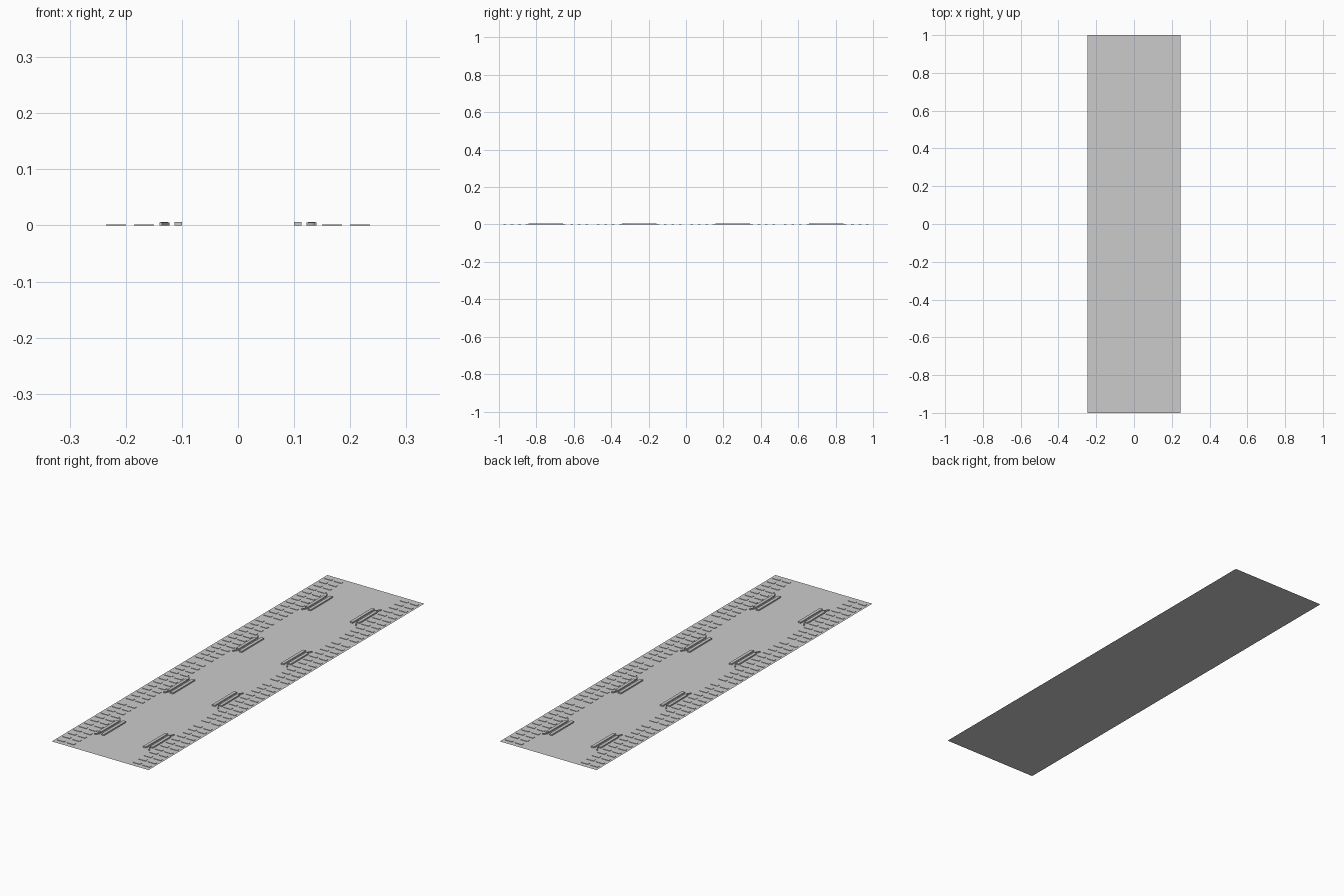
import bpy, bmesh, math
from mathutils import Matrix, Vector

if "Cube" in bpy.data.objects:
    bpy.data.objects.remove(bpy.data.objects["Cube"])


def box(bm, x, y, z, sx, sy, sz, rot=0.0):
    m = (Matrix.Translation((x, y, z)) @ Matrix.Rotation(rot, 4, 'Z')
         @ Matrix.Diagonal((sx, sy, sz, 1)))
    bmesh.ops.create_cube(bm, size=1, matrix=m)


def sheet(bm, x0, x1, y0=-1.0, y1=1.0, z=0.0):
    bm.faces.new([bm.verts.new(p) for p in
                  ((x0, y0, z), (x1, y0, z), (x1, y1, z), (x0, y1, z))])


def finish(name, bm):
    me = bpy.data.meshes.new(name)
    bm.to_mesh(me)
    bm.free()
    ob = bpy.data.objects.new(name, me)
    bpy.context.collection.objects.link(ob)
    return ob


SIDES = (-1, 1)
TILES = (-0.75, -0.25, 0.25, 0.75)

# thin deck sheets either side of the centre seam
bm = bmesh.new()
sheet(bm, -0.246, -0.01)
sheet(bm, 0.01, 0.246)
finish("deck", bm)

# flat strip along the centre
bm = bmesh.new()
sheet(bm, -0.01, 0.01)
finish("centre_strip", bm)

# two rows of low treads along each edge
bm = bmesh.new()
for s in SIDES:
    for cx in (0.1675, 0.2175):
        for ty in TILES:
            for i in range(12):
                box(bm, s * cx, ty + (i - 5.5) * 0.04, 0.001, 0.036, 0.014, 0.002)
finish("edge_treads", bm)

# paired raised rails with slanted end bars
bm = bmesh.new()
for s in SIDES:
    for ty in TILES:
        box(bm, s * 0.1065, ty, 0.003, 0.014, 0.16, 0.006)
        box(bm, s * 0.1315, ty, 0.003, 0.014, 0.13, 0.006)
        for e in SIDES:
            ang = -s * e * math.radians(30)
            box(bm, s * 0.131, ty + e * 0.08, 0.0025, 0.005, 0.026, 0.005, ang)
finish("raised_rails", bm)
